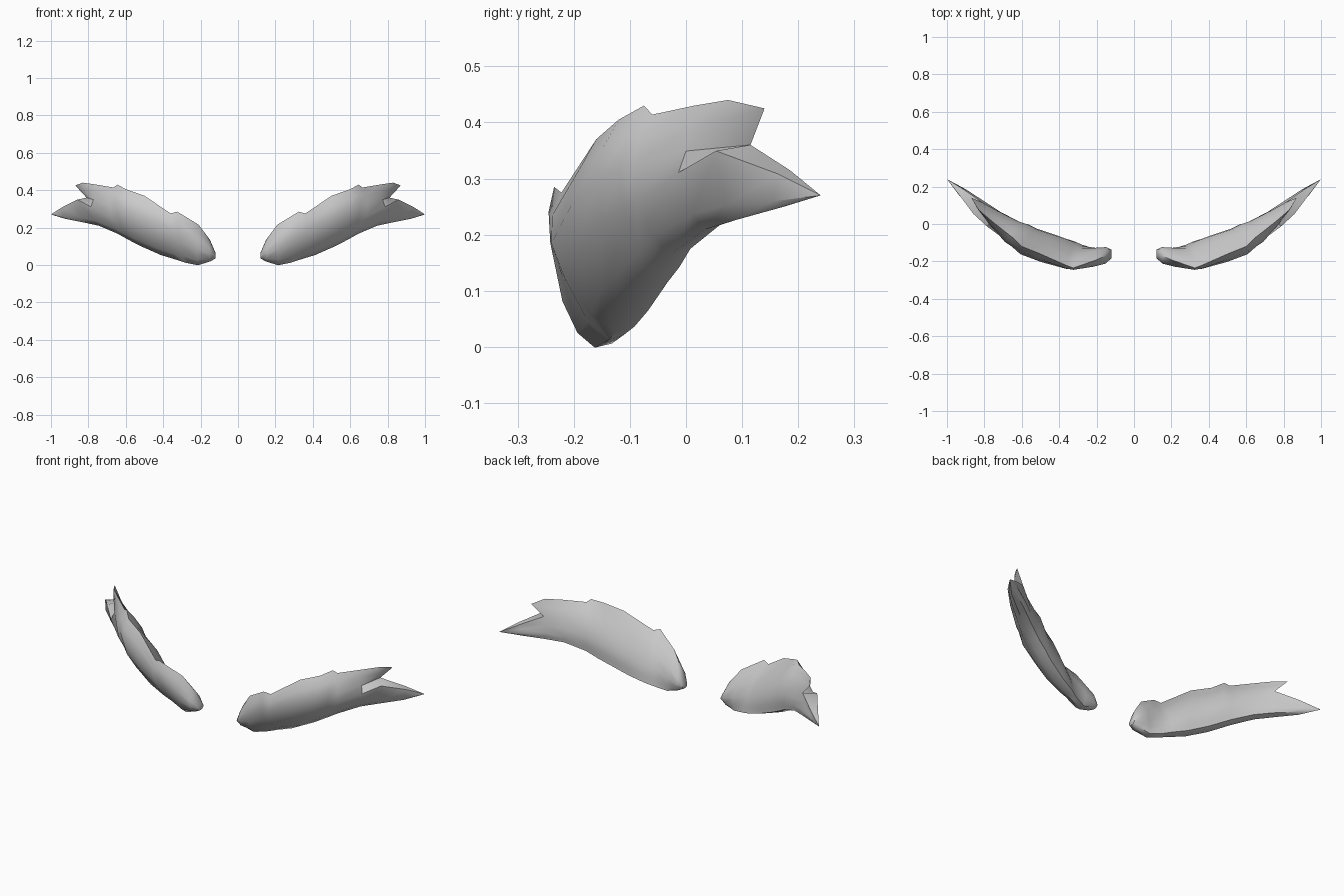
import bpy, bmesh, math
from mathutils import Vector

if "Cube" in bpy.data.objects:
    bpy.data.objects.remove(bpy.data.objects["Cube"])

# Stations along one brow: lower back edge, upper edge, front bulge
STATIONS = [
    ((.12, -.15, .035), (.12, -.155, .065), .032),
    ((.15, -.138, .022), (.15, -.17, .135), .062),
    ((.21, -.132, .006), (.21, -.195, .215), .066),
    ((.28, -.11, .022), (.325, -.235, .285), .064),
    ((.32, -.092, .036), (.36, -.222, .275), .080),
    ((.40, -.068, .064), (.50, -.16, .37), .098),
    ((.51, -.033, .115), (.60, -.12, .405), .098),
    ((.56, -.012, .142), (.645, -.075, .43), .092),
    ((.62, .008, .175), (.665, -.06, .414), .086),
    ((.72, .06, .217), (.76, .015, .43), .072),
    ((.80, .112, .234), (.83, .075, .44), .066),
]
# Rows: height fraction on back, on front, share of front bulge, of back bulge
ROWS = [(0, 0, 0, 0), (.08, -.035, .5, .1), (.18, .09, .85, .25),
        (.36, .36, 1, .42), (.62, .62, .87, .45), (.83, .83, .5, .25),
        (1, 1, 0, 0)]
K = 4  # row where the outer end forks
NEAR_ROWS = ROWS[:3] + [(.36, .44, 1, .35), (.62, .62, .6, .35),
                        (.83, .83, .3, .2), (1, 1, 0, 0)]
END_ROWS = ROWS[:3] + [(.36, .56, .85, .1), (.62, .62, 0, 0),
                       (.83, .83, .15, .1), (1, 1, 0, 0)]
CENTRE = Vector((.1, .75, 0))


def section(bm, low, high, bulge, rows):
    """Front and back vertex columns; they share the edge vertices."""
    low, high = Vector(low), Vector(high)
    front, back = [], []
    for vb, vf, share, inner in rows:
        p, q = low + (high - low) * vf, low + (high - low) * vb
        out = Vector((p.x, p.y, 0)) - CENTRE
        out = out.normalized() * bulge
        b = bm.verts.new(q - out * inner)
        f = bm.verts.new(p + out * share) if share else b
        front.append(f)
        back.append(b)
    return front, back


def face(bm, *verts):
    unique = list(dict.fromkeys(verts))
    if len(unique) > 2:
        bm.faces.new(unique)


def bridge(bm, a, b):
    for side in (0, 1):
        for i in range(len(a[side]) - 1):
            face(bm, a[side][i], b[side][i], b[side][i + 1], a[side][i + 1])


def fan(bm, col, tip):
    for side in (0, 1):
        for i in range(len(col[side]) - 1):
            face(bm, col[side][i], tip, col[side][i + 1])


bm = bmesh.new()
cols = [section(bm, *s, ROWS) for s in STATIONS[:-2]]
cols.append(section(bm, *STATIONS[-2], NEAR_ROWS))
cols.append(section(bm, *STATIONS[-1], END_ROWS))
end = cols[-1]
end[1][K].co = (.81, .115, .36)  # sharp notch of the fork
for a, b in zip(cols, cols[1:]):
    bridge(bm, a, b)

# Rounded inner end
for i in range(len(ROWS) - 1):
    f, b = cols[0]
    face(bm, f[i], f[i + 1], b[i + 1], b[i])

# Long lower spike of the forked outer end
lower = (end[0][:K + 1], end[1][:K + 1])
rows = [(b / .62, f / .62, s, i) for b, f, s, i in END_ROWS[:K + 1]]
mid = section(bm, (.905, .175, .25), (.91, .185, .315), .044, rows)
bridge(bm, lower, mid)
fan(bm, mid, bm.verts.new((1, .24, .27)))

# Short upper spike
upper = (end[0][K:], end[1][K:])
fan(bm, upper, bm.verts.new((.87, .14, .425)))

bmesh.ops.recalc_face_normals(bm, faces=bm.faces)
mesh = bpy.data.meshes.new("eyebrows")
bm.to_mesh(mesh)
bm.free()
brows = bpy.data.objects.new("eyebrows", mesh)
bpy.context.collection.objects.link(brows)

# Matching brow on the other side
mirror = brows.modifiers.new("mirror", 'MIRROR')
mirror.use_axis = (True, False, False)
mirror.use_mirror_merge = False

bpy.context.view_layer.objects.active = brows
brows.select_set(True)
bpy.ops.object.shade_smooth_by_angle(angle=math.radians(50))
